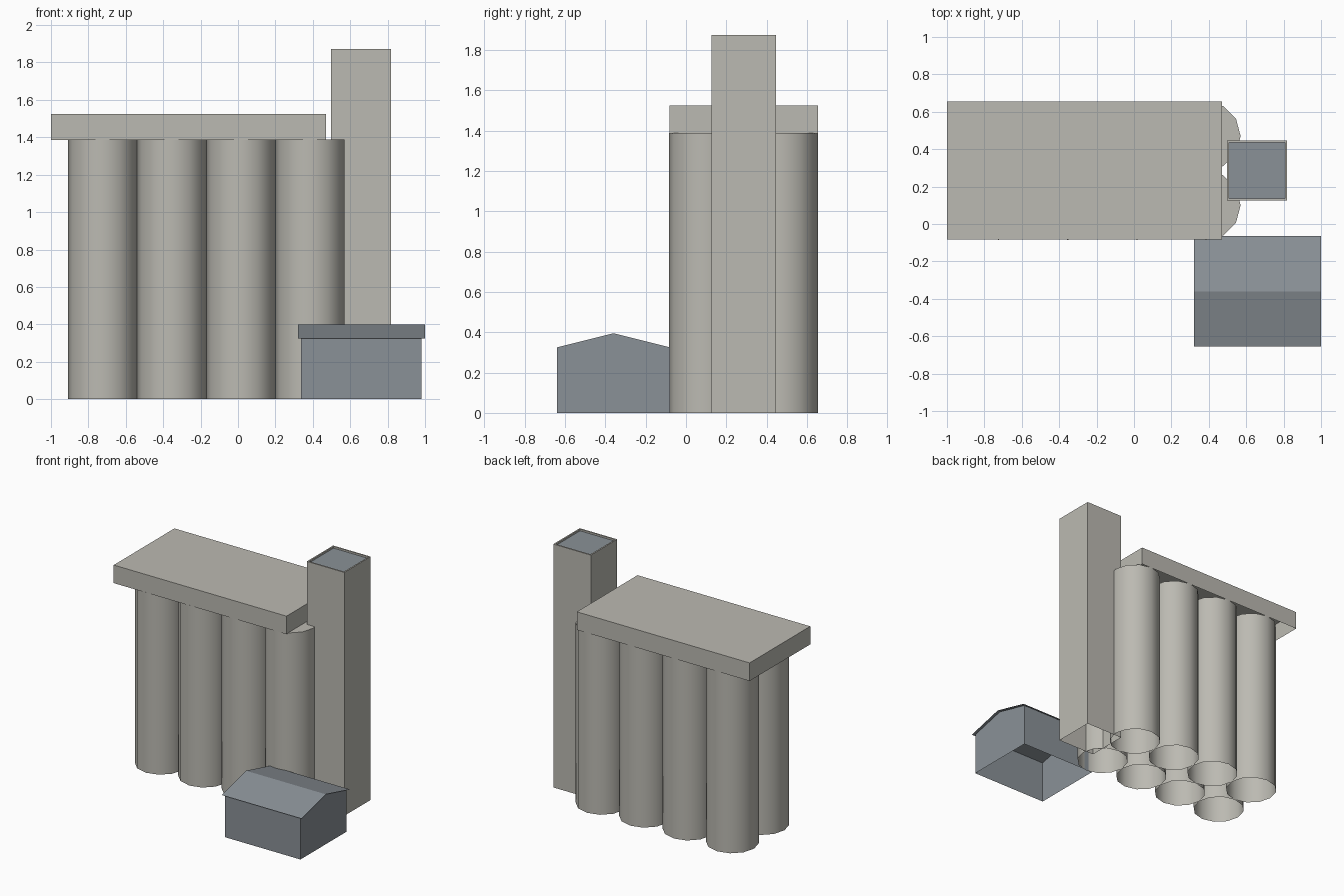
import bpy, bmesh, math

if "Cube" in bpy.data.objects:
    bpy.data.objects.remove(bpy.data.objects["Cube"])


def make_mat(name, rgb):
    m = bpy.data.materials.new(name)
    m.diffuse_color = (*rgb, 1)
    m.use_nodes = True
    m.node_tree.nodes["Principled BSDF"].inputs["Base Color"].default_value = m.diffuse_color
    return m


concrete = make_mat("concrete", (0.50, 0.49, 0.445))
slate = make_mat("slate_metal", (0.254, 0.283, 0.310))


def add_mesh(name, verts, faces, mat):
    me = bpy.data.meshes.new(name)
    me.from_pydata(verts, [], faces)
    bm = bmesh.new()
    bm.from_mesh(me)
    bm.normal_update()
    bm.to_mesh(me)
    bm.free()
    me.materials.append(mat)
    ob = bpy.data.objects.new(name, me)
    bpy.context.collection.objects.link(ob)
    return ob


def open_box(name, x0, x1, y0, y1, z0, z1, mat, top=True):
    """Box without a floor, optionally without a top."""
    v = [(x, y, z) for z in (z0, z1) for x, y in ((x0, y0), (x1, y0), (x1, y1), (x0, y1))]
    f = [(i, (i + 1) % 4, (i + 1) % 4 + 4, i + 4) for i in range(4)]
    if top:
        f.append((4, 5, 6, 7))
    return add_mesh(name, v, f, mat)


# Silos: two rows of four 12-sided tubes, closed on top, open below
R, H, N = 0.185, 1.388, 12
for row, cy in enumerate((0.10, 0.47)):
    for col in range(4):
        cx = -0.724 + 0.3697 * col
        ring = [(cx + R * math.cos(math.tau * i / N), cy + R * math.sin(math.tau * i / N))
                for i in range(N)]
        verts = [(x, y, z) for z in (0, H) for x, y in ring]
        faces = [(i, (i + 1) % N, (i + 1) % N + N, i + N) for i in range(N)]
        faces.append(tuple(range(N, 2 * N)))
        ob = add_mesh(f"silo_{row + 1}_{col + 1}", verts, faces, concrete)
        for p in ob.data.polygons:
            p.use_smooth = True
        bpy.context.view_layer.objects.active = ob
        ob.select_set(True)
        bpy.ops.object.shade_smooth_by_angle(angle=math.radians(40))
        ob.select_set(False)

# Gallery slab over the silos
open_box("silo_gallery", -1.0, 0.471, -0.083, 0.655, 1.385, 1.524, concrete)

# Elevator tower with a thin parapet and recessed roof
X0, X1, Y0, Y1 = 0.498, 0.817, 0.126, 0.446
open_box("elevator_tower", X0, X1, Y0, Y1, 0, 1.873, concrete, top=False)
t = 0.011
outer = [(X0, Y0), (X1, Y0), (X1, Y1), (X0, Y1)]
inner = [(X0 + t, Y0 + t), (X1 - t, Y0 + t), (X1 - t, Y1 - t), (X0 + t, Y1 - t)]
pv = [(x, y, 1.873) for x, y in outer + inner] + [(x, y, 1.860) for x, y in inner]
pf = []
for i in range(4):
    j = (i + 1) % 4
    pf += [(i, j, j + 4, i + 4), (i + 4, j + 4, j + 8, i + 8)]
add_mesh("tower_parapet", pv, pf, concrete)
add_mesh("tower_roof", pv[8:], [(0, 1, 2, 3)], slate)

# Office shed: gabled walls, open below
x0, x1, y0, y1, ym = 0.336, 0.98, -0.64, -0.08, -0.36
prof = [(y0, 0), (y1, 0), (y1, 0.325), (ym, 0.395), (y0, 0.325)]
wv = [(x, y, z) for x in (x0, x1) for y, z in prof]
add_mesh("shed_walls", wv,
         [(4, 3, 2, 1, 0), (5, 6, 7, 8, 9), (0, 5, 9, 4), (1, 2, 7, 6)], slate)

# Shed roof sheet with small overhang
rv = [(x, y, z) for x in (0.32, 1.0) for y, z in ((-0.655, 0.325), (ym, 0.4), (-0.065, 0.325))]
add_mesh("shed_roof", rv, [(0, 3, 4, 1), (1, 4, 5, 2)], slate)
